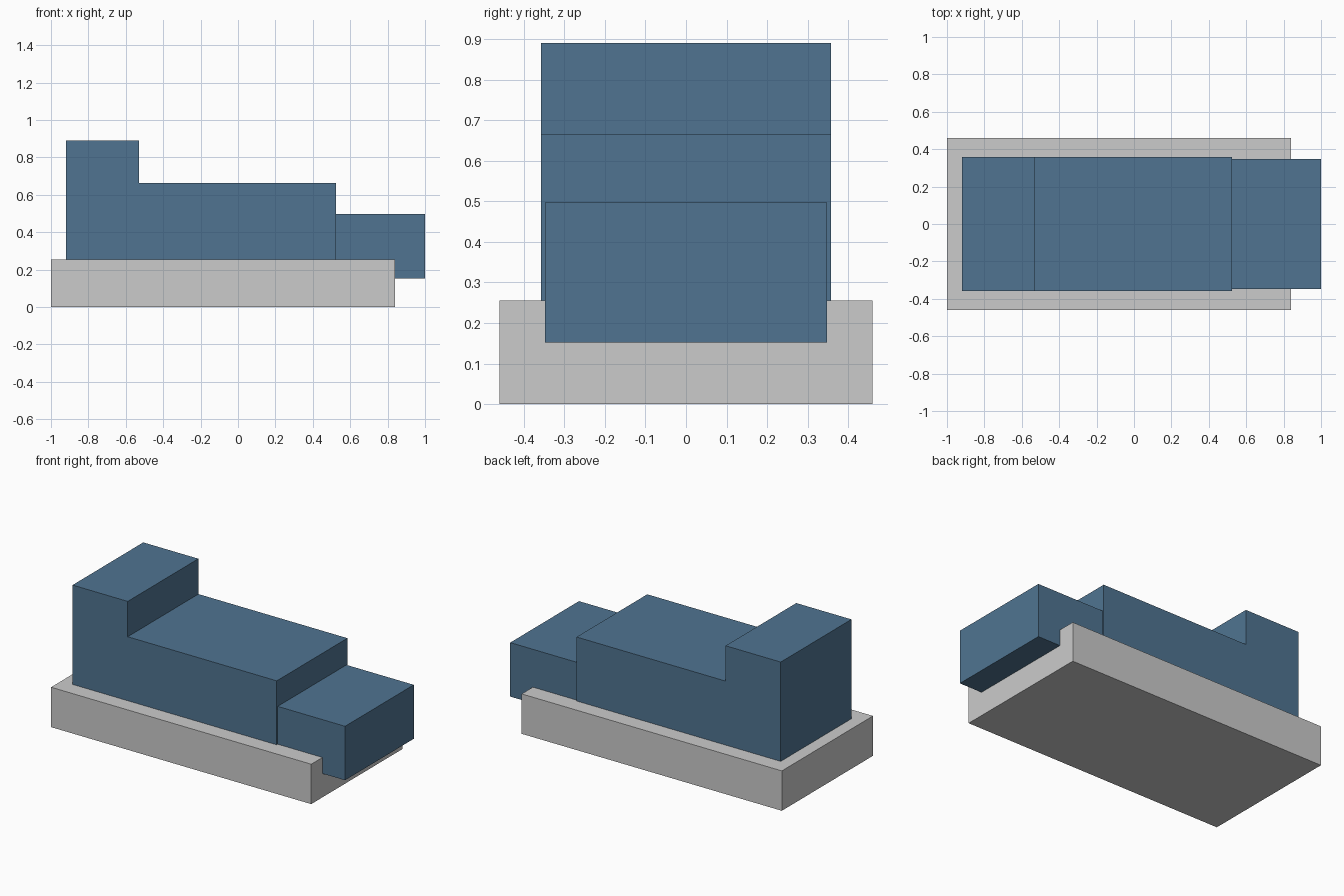
import bpy

if "Cube" in bpy.data.objects:
    bpy.data.objects.remove(bpy.data.objects["Cube"])

blue = bpy.data.materials.new("blue")
blue.diffuse_color = (0.08, 0.175, 0.285, 1)
blue.use_nodes = True
blue.node_tree.nodes["Principled BSDF"].inputs["Base Color"].default_value = blue.diffuse_color


def extrude_profile(name, profile, half_width, material=None):
    """Sweep an x-z profile (counter-clockwise from the front) across y."""
    n = len(profile)
    verts = [(x, y, z) for y in (-half_width, half_width) for x, z in profile]
    faces = [tuple(range(n)), tuple(reversed(range(n, 2 * n)))]
    for i in range(n):
        j = (i + 1) % n
        faces.append((i, i + n, j + n, j))
    mesh = bpy.data.meshes.new(name)
    mesh.from_pydata(verts, [], faces)
    obj = bpy.data.objects.new(name, mesh)
    bpy.context.collection.objects.link(obj)
    if material:
        mesh.materials.append(material)
    return obj


def rect(x0, x1, z0, z1):
    return [(x0, z0), (x1, z0), (x1, z1), (x0, z1)]


# Grey base slab
extrude_profile("base", rect(-1.0, 0.84, 0.0, 0.255), 0.46)

# Stepped body with the raised block at the left end
extrude_profile("stepped_body", [
    (-0.92, 0.255), (0.524, 0.255), (0.524, 0.664),
    (-0.53, 0.664), (-0.53, 0.89), (-0.92, 0.89)], 0.357, blue)

# Lower end block, sunk into the base and overhanging its right end
extrude_profile("end_block", rect(0.524, 1.0, 0.152, 0.497), 0.347, blue)
